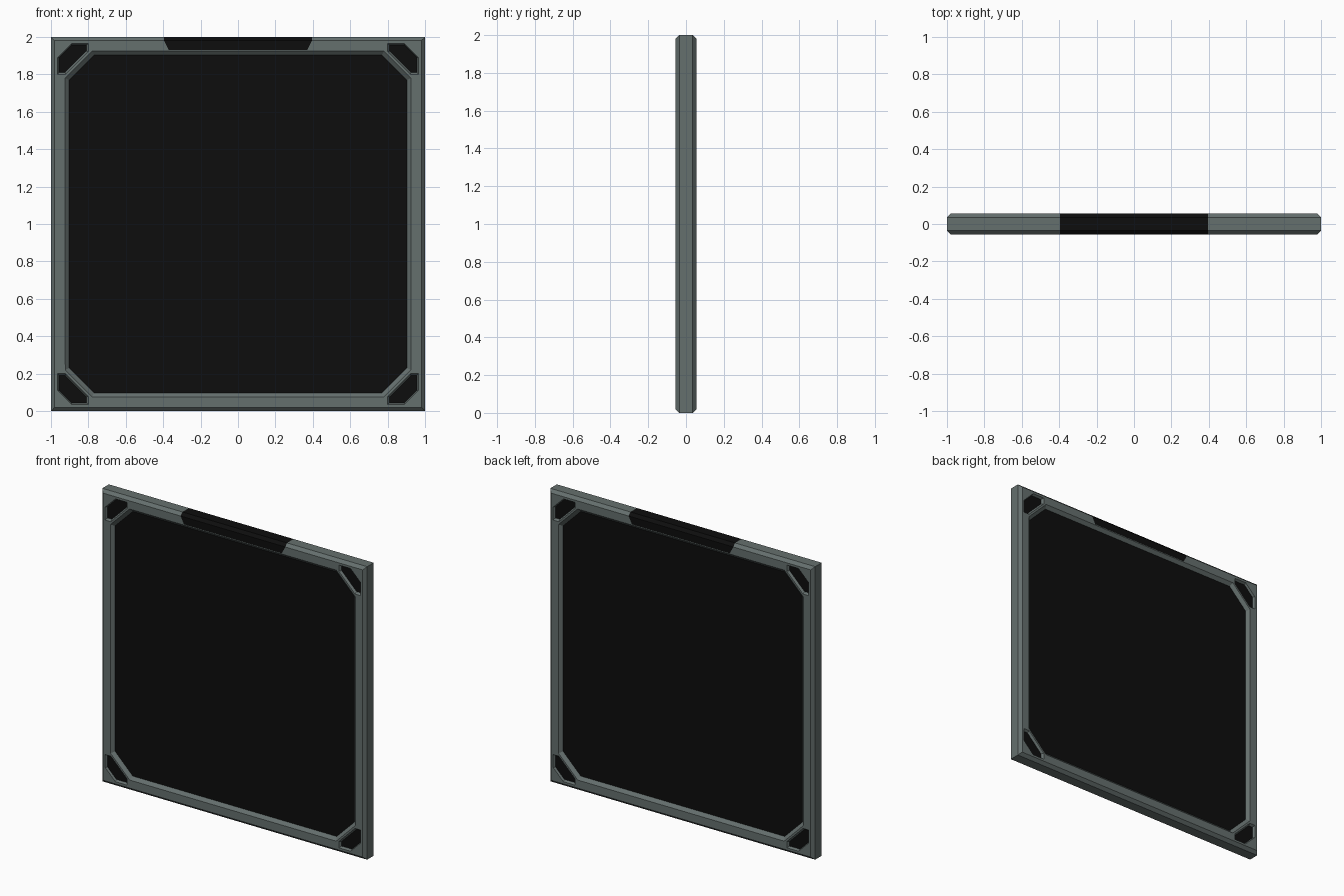
import bpy, bmesh

if "Cube" in bpy.data.objects:
    bpy.data.objects.remove(bpy.data.objects["Cube"])

FACE, STEP = 0.055, 0.035        # outer face depth, chamfer depth
GRIP = 0.395                     # half length of the dark top insert


def material(name, rgb):
    m = bpy.data.materials.new(name)
    m.diffuse_color = (*rgb, 1)
    m.use_nodes = True
    m.node_tree.nodes["Principled BSDF"].inputs["Base Color"].default_value = m.diffuse_color
    return m


def finish(name, bm, mat):
    me = bpy.data.meshes.new(name)
    bm.to_mesh(me)
    bm.free()
    me.materials.append(mat)
    ob = bpy.data.objects.new(name, me)
    bpy.context.collection.objects.link(ob)
    return ob


def ring(bm, pts, y):
    return [bm.verts.new((x, y, z + 1)) for x, z in pts]


def bridge(bm, a, b, skip=()):
    n = len(a)
    for i in range(n):
        if i not in skip:
            j = (i + 1) % n
            bm.faces.new((a[i], a[j], b[j], b[i]))


def loop_edges(bm, vs):
    out = []
    for a, b in zip(vs, vs[1:] + vs[:1]):
        out.append(bm.edges.get((a, b)) or bm.edges.new((a, b)))
    return out


def octagon(h, c):
    return [(h, -c), (h, c), (c, h), (-c, h), (-h, c), (-h, -c), (-c, -h), (c, -h)]


def outer(h):
    return [(-h, -h), (h, -h), (h, h), (GRIP, h), (-GRIP, h), (-h, h)]


def hexes(far, cut, mid, near):
    base = [(far, near), (mid, near), (near, mid), (near, far), (cut, far), (far, cut)]
    return [[(sx * x, sz * z) for x, z in base] for sx in (-1, 1) for sz in (-1, 1)]


hole_rim = hexes(0.965, 0.888, 0.922, 0.80)
hole_floor = hexes(0.956, 0.89, 0.924, 0.811)
inner_rim, inner_edge = octagon(0.925, 0.78), octagon(0.903, 0.77)

grey = material("frame_grey", (0.13, 0.16, 0.155))
black = material("panel_black", (0.004, 0.004, 0.004))

# Frame: chamfered outside, sloped inner edge, corner recesses, on both sides
bm = bmesh.new()
mids = []
for s in (-1, 1):
    edge, mid = ring(bm, outer(0.98), s * FACE), ring(bm, outer(1.0), s * STEP)
    bridge(bm, edge, mid, skip=(3,))
    mids.append(mid)
    notch = ring(bm, [(0.37, 0.93), (-0.37, 0.93)], s * FACE)
    rim = ring(bm, inner_rim, s * FACE)
    bridge(bm, rim, ring(bm, inner_edge, s * STEP))
    boundary = loop_edges(bm, edge[:4] + notch + edge[4:]) + loop_edges(bm, rim)
    for a, b in zip(hole_rim, hole_floor):
        va = ring(bm, a, s * FACE)
        bridge(bm, va, ring(bm, b, s * 0.04))
        boundary += loop_edges(bm, va)
    bmesh.ops.triangle_fill(bm, use_beauty=True, use_dissolve=False,
                            edges=boundary, normal=(0, s, 0))
bridge(bm, mids[0], mids[1], skip=(3,))
bmesh.ops.recalc_face_normals(bm, faces=bm.faces)
finish("frame", bm, grey)


# Flat dark faces: main panel and the corner recess floors
def flat_faces(name, shapes, depth):
    bm = bmesh.new()
    for s in (-1, 1):
        for pts in shapes:
            f = bm.faces.new(ring(bm, pts, s * depth))
            f.normal_update()
            if f.normal.y * s < 0:
                f.normal_flip()
    return finish(name, bm, black)


flat_faces("panel", [inner_edge], STEP)
flat_faces("corner_recesses", hole_floor, 0.04)

# Dark insert wrapped over the middle of the top rail
bm = bmesh.new()
section = [(0.37, -FACE, 1.93), (GRIP, -FACE, 1.98), (GRIP, -STEP, 2.0),
           (GRIP, STEP, 2.0), (GRIP, FACE, 1.98), (0.37, FACE, 1.93)]
rows = [(bm.verts.new((-x, y, z)), bm.verts.new((x, y, z))) for x, y, z in section]
for a, b in zip(rows, rows[1:]):
    bm.faces.new((a[0], a[1], b[1], b[0]))
finish("top_insert", bm, black)
